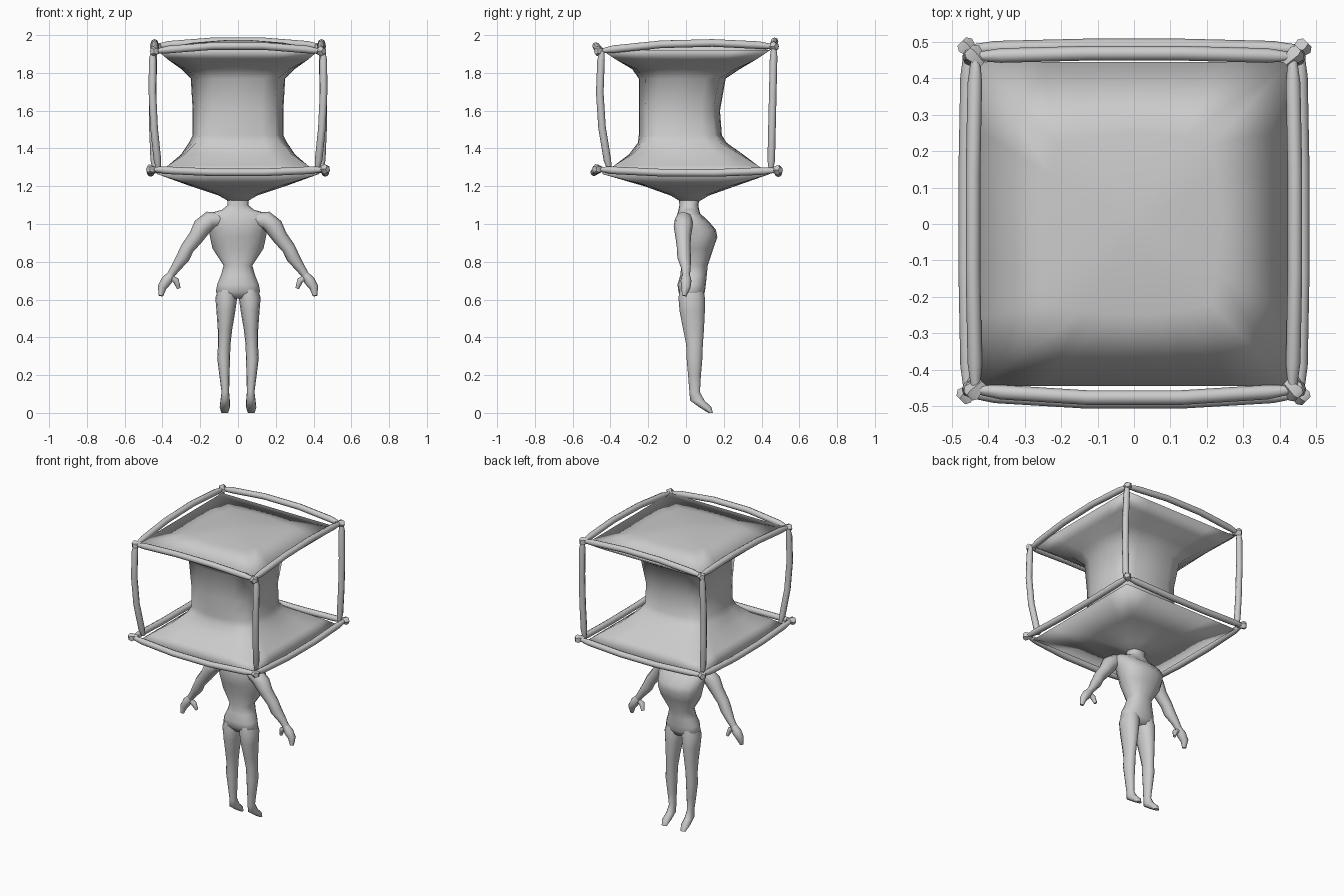
import bpy, bmesh, math
from mathutils import Vector

if "Cube" in bpy.data.objects:
    bpy.data.objects.remove(bpy.data.objects["Cube"])

grey = bpy.data.materials.new("plain grey")
grey.use_nodes = True
colour = (.6, .6, .6, 1)
grey.diffuse_color = colour
grey.node_tree.nodes["Principled BSDF"].inputs["Base Color"].default_value = colour

UP = Vector((0, 0, 1))
BACK = Vector((0, 1, 0))
SIDES = (("left", 1), ("right", -1))


def make_object(name, rings, angle=60):
    """Skin a list of equal-length rings and cap both ends."""
    bm = bmesh.new()
    loops = [[bm.verts.new(point) for point in ring] for ring in rings]
    count = len(loops[0])
    for low, high in zip(loops, loops[1:]):
        for i in range(count):
            j = (i + 1) % count
            bm.faces.new((low[i], low[j], high[j], high[i]))
    bm.faces.new(list(reversed(loops[0])))
    bm.faces.new(loops[-1])
    bmesh.ops.recalc_face_normals(bm, faces=bm.faces)
    mesh = bpy.data.meshes.new(name)
    bm.to_mesh(mesh)
    bm.free()
    obj = bpy.data.objects.new(name, mesh)
    bpy.context.collection.objects.link(obj)
    mesh.materials.append(grey)
    bpy.ops.object.select_all(action="DESELECT")
    obj.select_set(True)
    bpy.context.view_layer.objects.active = obj
    bpy.ops.object.shade_smooth_by_angle(angle=math.radians(angle))


def level_ring(z, x, y, half_x, half_y, square=0, sides=12):
    """Horizontal ring that blends from an ellipse (0) to a rectangle (1)."""
    ring = []
    for i in range(sides):
        a = math.tau * i / sides
        c, s = math.cos(a), math.sin(a)
        k = 1 + square * (1 / max(abs(c), abs(s)) - 1)
        ring.append((x + half_x * c * k, y + half_y * s * k, z))
    return ring


def tube(name, path, radii, reference, sides=8):
    """Tube along a path with one radius for each point."""
    points = [Vector(p) for p in path]
    last = len(points) - 1
    rings = []
    for i, (p, radius) in enumerate(zip(points, radii)):
        ahead = points[min(i + 1, last)] - points[max(i - 1, 0)]
        u = ahead.cross(reference).normalized()
        v = u.cross(ahead).normalized()
        angles = [math.tau * k / sides for k in range(sides)]
        rings.append([p + (u * math.cos(a) + v * math.sin(a)) * radius for a in angles])
    make_object(name, rings)


# Spool-shaped head, square at the rims and rounder at the waist:
# z, centre y, half width, half depth, squareness
head_profile = [
    (1.12, .02, .05, .05, 0), (1.15, .02, .1, .1, .2), (1.2, .02, .25, .24, .6),
    (1.265, 0, .43, .445, 1), (1.31, 0, .37, .38, 1), (1.37, 0, .3, .3, .8),
    (1.43, -.02, .26, .235, .5), (1.47, -.03, .24, .22, .4), (1.6, -.035, .24, .215, .4),
    (1.77, -.02, .25, .23, .5), (1.82, 0, .3, .285, .7), (1.87, 0, .37, .37, 1),
    (1.92, 0, .43, .445, 1), (1.96, 0, .24, .25, .6), (1.975, 0, .05, .05, 0),
]
make_object("head", [level_ring(z, 0, y, hx, hy, square, 24)
                     for z, y, hx, hy, square in head_profile], 180)


def bar(name, start, end, bow, reference):
    """Bent round bar with tapered ends."""
    a, b = Vector(start), Vector(end)
    steps = (0, .08, .35, .65, .92, 1)
    path = [a.lerp(b, t) + Vector(bow) * (4 * t * (1 - t)) for t in steps]
    radii = [.012 if t in (0, 1) else .02 for t in steps]
    tube(name, path, radii, reference)


# Cage frames around the head: half width, front y, back y, front z, back z, lift
levels = [("lower", .455, -.465, .48, 1.29, 1.285, -.018),
          ("upper", .435, -.455, .46, 1.915, 1.94, .03)]
for label, x, front, back, front_z, back_z, lift in levels:
    for end, y, z, out in (("front", front, front_z, -.024), ("back", back, back_z, .01)):
        bar(f"{label}_{end}_bar", (-x, y, z), (x, y, z), (0, out, lift), UP)
        # Small wedge knobs at the corners
        for side, s in SIDES:
            corner = Vector((s * x, y, z))
            point = Vector((s * .02, math.copysign(.02, y), 0))
            tube(f"{label}_{side}_{end}_knob",
                 [corner - point, corner + point / 2, corner + point],
                 [.014, .028, .018], UP, 5)
    for side, s in SIDES:
        bar(f"{label}_{side}_bar", (s * x, front, front_z), (s * x, back, back_z),
            (s * .008, 0, lift), UP)

# Upright posts of the cage
for side, s in SIDES:
    bar(side + "_front_post", (s * .42, -.405, 1.29), (s * .45, -.445, 1.915),
        (s * .015, -.028, 0), BACK)
    bar(side + "_back_post", (s * .44, .45, 1.285), (s * .445, .465, 1.94),
        (s * .01, 0, 0), BACK)

# Torso: z, centre y, half width, half depth
torso_profile = [
    (.605, .035, .085, .05), (.64, .03, .118, .07), (.68, .03, .11, .075),
    (.73, .04, .09, .07), (.78, .045, .076, .07), (.87, .055, .135, .09),
    (.93, .058, .148, .108), (.97, .05, .155, .108), (1.02, .03, .165, .085),
    (1.055, .015, .155, .06), (1.075, .015, .085, .055), (1.1, .015, .055, .05),
    (1.16, .02, .06, .06),
]
make_object("torso", [level_ring(z, 0, y, hx, hy, .15, 16)
                      for z, y, hx, hy in torso_profile], 80)

# Leg from toe to hip: z, centre x, centre y, half width, half depth
leg_profile = [
    (0, .07, .13, .018, .012), (.03, .07, .103, .027, .032), (.065, .068, .06, .025, .038),
    (.11, .067, .046, .02, .028), (.2, .072, .045, .027, .034), (.29, .076, .045, .034, .042),
    (.36, .073, .045, .033, .044), (.44, .069, .04, .038, .055), (.54, .064, .033, .05, .067),
    (.61, .062, .03, .058, .07), (.67, .055, .03, .045, .06),
]

# Limb chains: x, y, z and radius at each joint
limbs = {
    "arm": [(.08, 0, 1.025, .035), (.15, -.012, 1.02, .048), (.19, -.015, .985, .05),
            (.222, -.015, .93, .041), (.268, -.012, .872, .036), (.29, -.01, .825, .036),
            (.332, 0, .765, .025), (.36, 0, .725, .02)],
    "hand": [(.35, 0, .738, .019), (.378, 0, .7, .029), (.402, 0, .665, .024),
             (.408, -.01, .62, .012)],
    "thumb": [(.36, 0, .72, .014), (.328, 0, .7, .017), (.314, .01, .66, .01)],
}

# Mirrored legs, arms, hands and thumbs
for side, s in SIDES:
    make_object(side + "_leg", [level_ring(z, s * x, y, hx, hy, .1)
                                for z, x, y, hx, hy in leg_profile])
    for part, chain in limbs.items():
        path = [(s * x, y, z) for x, y, z, radius in chain]
        tube(f"{side}_{part}", path, [joint[-1] for joint in chain], BACK)
